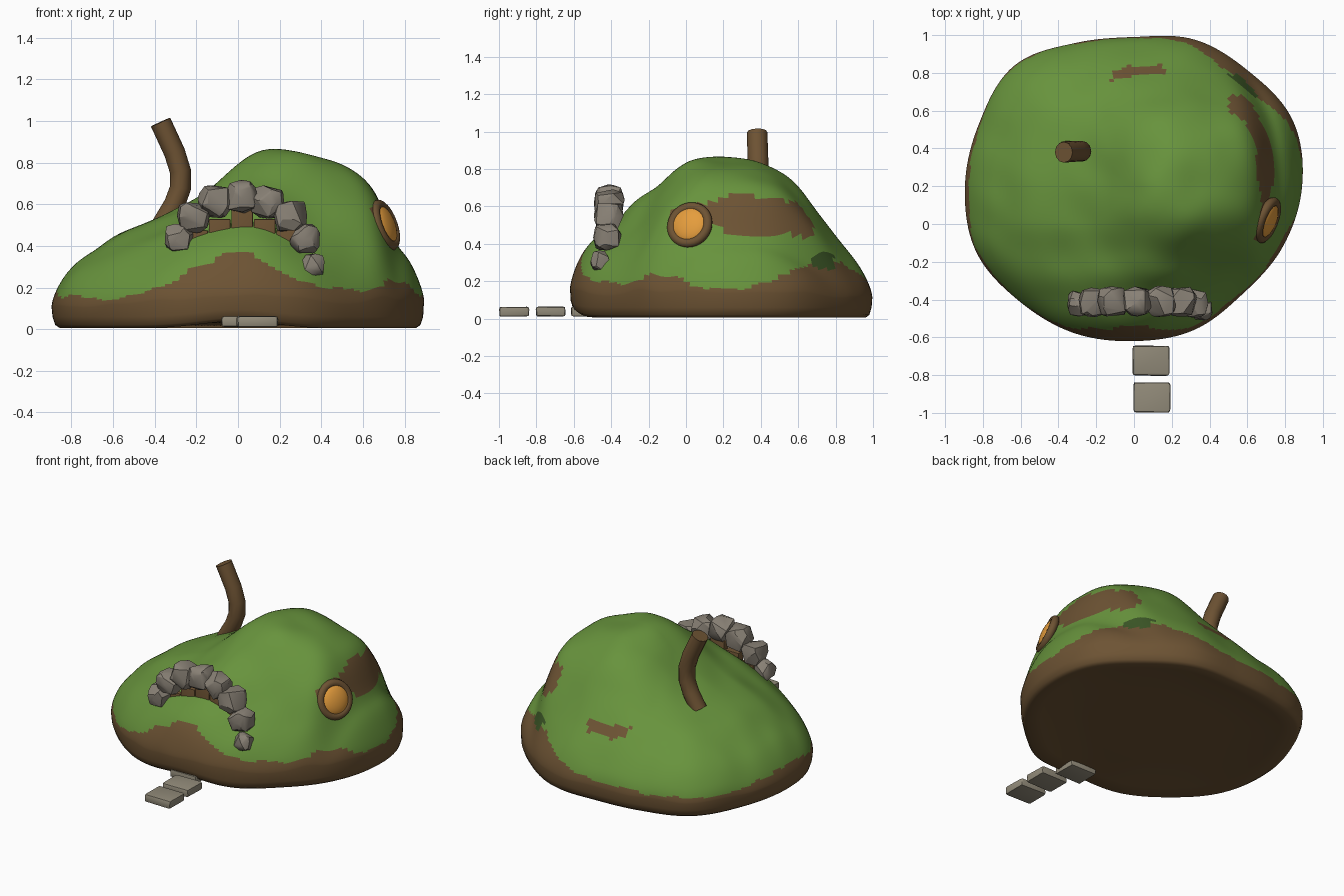
import bpy, bmesh, math, random
from math import sin, cos, pi, exp
from mathutils import Vector, noise

random.seed(4)
cube = bpy.data.objects.get("Cube")
if cube:
    bpy.data.objects.remove(cube, do_unlink=True)


def material(name, r, g, b):
    m = bpy.data.materials.new(name)
    m.use_nodes = True
    m.diffuse_color = (r, g, b, 1)
    bsdf = m.node_tree.nodes["Principled BSDF"]
    bsdf.inputs["Base Color"].default_value = (r, g, b, 1)
    bsdf.inputs["Roughness"].default_value = 0.9
    return m


GRASS = material("grass green", 0.137, 0.292, 0.046)
EARTH = material("earth brown", 0.153, 0.087, 0.034)
SHADE = material("dark grass", 0.045, 0.095, 0.02)
WOOD = material("wood brown", 0.153, 0.085, 0.033)
STONE = material("arch stone grey", 0.25, 0.22, 0.18)
SLAB = material("path stone grey", 0.29, 0.26, 0.195)
GLOW = material("window amber", 0.78, 0.335, 0.046)


def finish(bm, name, mats, smooth):
    bmesh.ops.recalc_face_normals(bm, faces=bm.faces)
    me = bpy.data.meshes.new(name)
    bm.to_mesh(me)
    bm.free()
    ob = bpy.data.objects.new(name, me)
    bpy.context.collection.objects.link(ob)
    for m in mats:
        me.materials.append(m)
    bpy.ops.object.select_all(action='DESELECT')
    ob.select_set(True)
    bpy.context.view_layer.objects.active = ob
    bpy.ops.object.shade_smooth_by_angle(angle=math.radians(smooth))


def around(values, angle):
    """Smooth lookup in a closed list spread evenly over a full turn."""
    n = len(values)
    t = (angle / (2 * pi) % 1) * n
    i, f = int(t), t % 1
    a, b, c, d = (values[(i + k) % n] for k in (-1, 0, 1, 2))
    return b + 0.5 * f * (c - a + f * (2 * a - 5 * b + 4 * c - d + f * (3 * (b - c) + d - a)))


# Hill: rings scaled from the ground outline, raised by a knoll, a shelf and porch mounds
OUTLINE = [.89, .91, .86, .84, .79, .82, .90, .885, .895, .905, .86, .84, .82, .825, .81, .85]
EARTH_TOP = [.15, .24, .32, .22, .15, .14, .14, .15, .19, .16, .14, .24, .37, .23, .19, .23]
CENTRE_Y = 0.2
SEGMENTS, RINGS = 150, 56


def bump(x, y, cx, cy, wx, wy):
    return exp(-((x - cx) / wx) ** 2 - ((y - cy) / wy) ** 2)


def hill_point(scale, z, angle, upper):
    r = around(OUTLINE, angle) * scale
    x, y = r * cos(angle), CENTRE_Y + r * sin(angle)
    if upper:
        # cliff on the left flank, gentle towards the chimney
        dx, dy = x - 0.33, y - 0.25
        cliff = max(0.2, 0.385 - 0.5 * max(0, dy) ** 2)
        across = (dx / cliff) ** 9 if dx > 0 else (-dx / 0.46) ** 3
        along = (dy / (0.49 if dy > 0 else 0.45)) ** 4
        z += (0.305 - 0.08 * (y - 0.2)) * exp(-across - along)
        z += 0.075 * bump(x, y, 0.78, 0.25, 0.11, 0.4)
        z += 0.09 * bump(x, y, 0, -0.5, 0.35, 0.15)
        z += 0.085 * bump(x, y, 0.07, -0.27, 0.3, 0.12)
        z += 0.014 * noise.noise(Vector((x, y, z)) * 5)
    else:
        z += 0.035 * bump(x, y, 0, -0.62, 0.25, 0.2)
    return x, y, z


def hill_colour(c):
    rough = 0.025 * noise.noise(c * 11)
    angle = math.atan2(c.y - CENTRE_Y, c.x)
    if c.x > 0.5 and 0.68 < c.y < 0.79 and 0.27 < c.z + rough < 0.35:
        return 2
    if c.z < around(EARTH_TOP, angle) + rough:
        return 1
    # worn bank on the left side and a small one at the back
    past = max(0, c.y - 0.25)
    band = 0.03 + 0.08 * min(1, max(0, c.y / 0.25)) - 0.05 * past
    if c.x > 0.5 and -0.09 < c.y < 0.68 - rough and abs(c.z - 0.56 + 0.07 * past + rough) < band:
        return 1
    if c.y > 0.7 and abs(c.x - 0.02) < 0.14 and abs(c.z - 0.42 + rough) < 0.03:
        return 1
    return 0


profile = [(0.5, 0.03, False), (0.85, 0.025, False), (0.955, 0.005, False),
           (0.98, 0.02, False), (0.995, 0.06, False)]
for k in range(RINGS):
    a = k / RINGS * pi / 2
    profile.append((cos(a), 0.11 + 0.47 * sin(a) ** 1.2, True))

bm = bmesh.new()
rings = [[bm.verts.new(hill_point(s, z, 2 * pi * j / SEGMENTS, up)) for j in range(SEGMENTS)]
         for s, z, up in profile]
for low, high in zip(rings, rings[1:]):
    for j in range(SEGMENTS):
        n = (j + 1) % SEGMENTS
        bm.faces.new((low[j], low[n], high[n], high[j]))
bm.faces.new(rings[0])
top = bm.verts.new(hill_point(0, 0.58, 0, True))
for j in range(SEGMENTS):
    bm.faces.new((rings[-1][j], rings[-1][(j + 1) % SEGMENTS], top))
for f in bm.faces:
    f.material_index = hill_colour(f.calc_center_median())
finish(bm, "hill", [GRASS, EARTH, SHADE], 60)

# Chimney: bent tube swept along a short path
path = [Vector(p) for p in ((-.365, .385, .50), (-.305, .385, .60), (-.276, .385, .68),
                            (-.277, .385, .76), (-.305, .385, .85), (-.372, .38, .995))]
bm = bmesh.new()
loops = []
for i, p in enumerate(path):
    t = (path[min(i + 1, len(path) - 1)] - path[max(i - 1, 0)]).normalized()
    side = Vector((0, 1, 0)).cross(t).normalized()
    loops.append([bm.verts.new(p + 0.051 * (side * cos(a) + t.cross(side) * sin(a) * 1.08))
                  for a in (2 * pi * j / 12 for j in range(12))])
for low, high in zip(loops, loops[1:]):
    for j in range(12):
        n = (j + 1) % 12
        bm.faces.new((low[j], low[n], high[n], high[j]))
bm.faces.new(loops[0])
bm.faces.new(loops[-1])
finish(bm, "chimney", [WOOD], 40)

# Round window: frame ring and domed amber pane facing out of the slope
turn = Vector((0.88, -0.34, 0.33)).to_track_quat('Z', 'Y').to_euler()
spot = Vector((0.705, 0.02, 0.50))
bpy.ops.mesh.primitive_torus_add(major_segments=32, minor_segments=10, major_radius=0.102,
                                 minor_radius=0.026, location=spot, rotation=turn)
bpy.context.object.name = "window_frame"
bpy.context.object.data.materials.append(WOOD)
bpy.ops.object.shade_smooth_by_angle(angle=math.radians(60))
bpy.ops.mesh.primitive_uv_sphere_add(segments=32, ring_count=16, radius=0.1, location=spot,
                                     rotation=turn, scale=(1, 1, 0.4))
bpy.context.object.name = "window_pane"
bpy.context.object.data.materials.append(GLOW)
bpy.ops.object.shade_smooth_by_angle(angle=math.radians(60))


def box(name, centre, size, mat, bevel, wobble=0.0):
    bm = bmesh.new()
    bmesh.ops.create_cube(bm, size=1)
    for v in bm.verts:
        v.co = Vector(centre) + Vector(a * b for a, b in zip(v.co, size))
    bmesh.ops.bevel(bm, geom=bm.edges[:], offset=bevel, segments=2, affect='EDGES', profile=0.6)
    for v in bm.verts:
        v.co += Vector(random.uniform(-wobble, wobble) for _ in range(3))
    finish(bm, name, [mat], 40)


# Door planks under the arch, stepping down from the middle
for i in range(-2, 3):
    z_top = 0.585 - 0.055 * abs(i)
    box(f"door_plank_{i + 3}", (0.02 + i * 0.108, -0.385, z_top - 0.12),
        (0.104, 0.05, 0.24), WOOD, 0.008)

# Arch stones: faceted hulls of random points
stones = [(-.285, -.42, .437, .078), (-.215, -.415, .54, .087), (-.11, -.41, .615, .092),
          (.015, -.41, .637, .088), (.14, -.41, .61, .092), (.25, -.41, .545, .092),
          (.32, -.42, .435, .084), (.362, -.455, .308, .062)]
for i, (x, y, z, r) in enumerate(stones):
    bm = bmesh.new()
    for _ in range(34):
        d = Vector(random.gauss(0, 1) for _ in range(3)).normalized()
        d *= 0.55 + 0.36 / max(abs(c) for c in d)
        bm.verts.new(Vector((x, y, z)) + d * r)
    hull = bmesh.ops.convex_hull(bm, input=bm.verts[:])
    loose = [g for g in hull["geom_interior"] if isinstance(g, bmesh.types.BMVert)]
    bmesh.ops.delete(bm, geom=loose, context='VERTS')
    bmesh.ops.dissolve_limit(bm, angle_limit=0.25, verts=bm.verts[:], edges=bm.edges[:])
    finish(bm, f"arch_stone_{i + 1}", [STONE], 28)

# Path slabs leading to the hill
for i, (x, y) in enumerate(((0.095, -0.918), (0.09, -0.723), (0.018, -0.535))):
    box(f"path_slab_{i + 1}", (x, y, 0.037), (0.194, 0.158, 0.052), SLAB, 0.014, 0.002)
